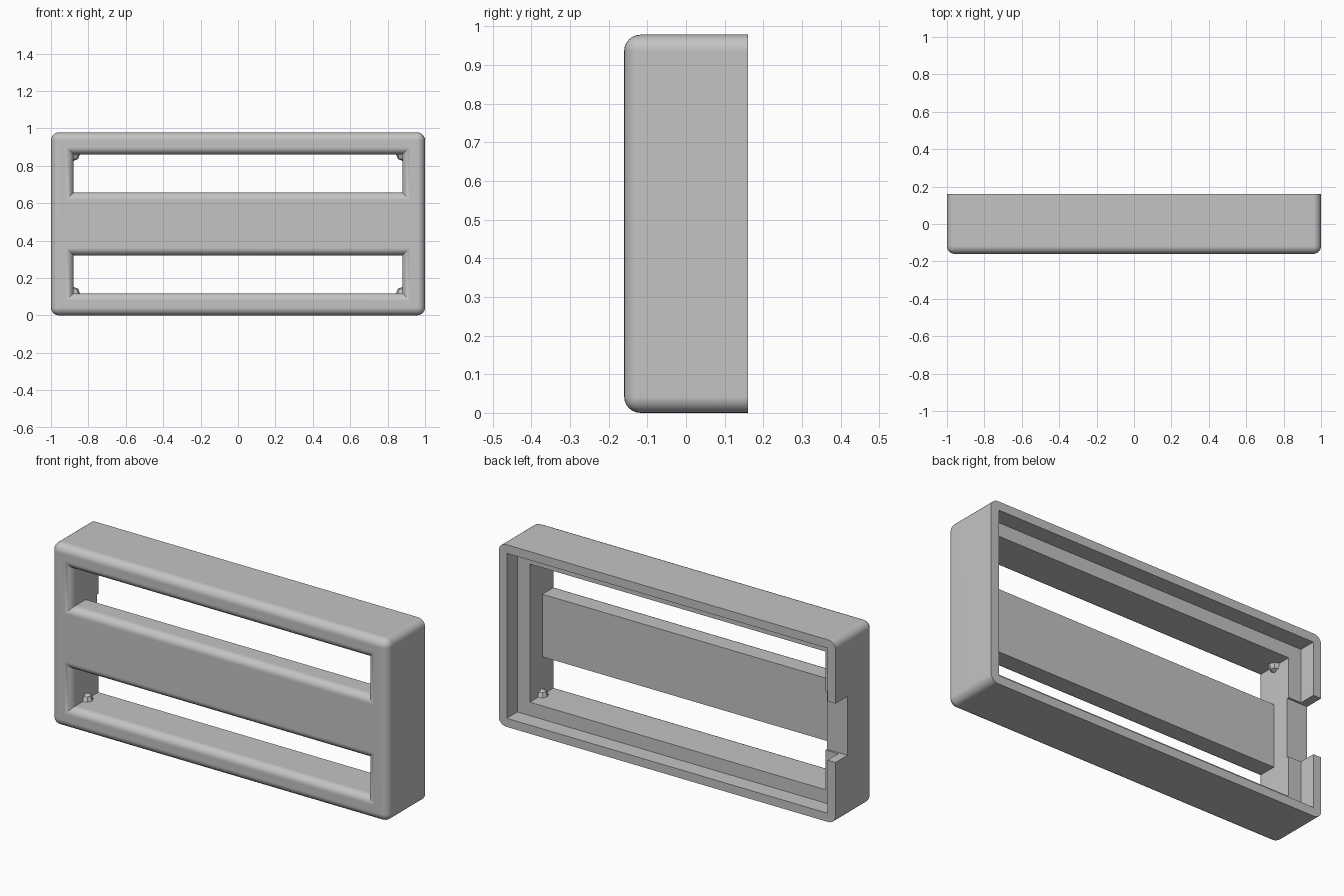
import bpy, bmesh, math
from mathutils import Vector

if "Cube" in bpy.data.objects:
    bpy.data.objects.remove(bpy.data.objects["Cube"], do_unlink=True)

HEIGHT, FRONT, BACK = 0.978, -0.16, 0.16
INNER_X, WALL = 0.879, 0.118
BAR_LOW, BAR_HIGH, BAR_BACK = 0.321, 0.657, -0.037
ROUND, FLARE = 0.042, 0.04

grey = bpy.data.materials.new("plain grey")
grey.use_nodes = True
colour = (0.55, 0.55, 0.55, 1)
grey.diffuse_color = colour
grey.node_tree.nodes["Principled BSDF"].inputs["Base Color"].default_value = colour


def make_object(name, bm):
    bmesh.ops.recalc_face_normals(bm, faces=bm.faces)
    mesh = bpy.data.meshes.new(name)
    bm.to_mesh(mesh)
    bm.free()
    mesh.materials.append(grey)
    obj = bpy.data.objects.new(name, mesh)
    bpy.context.collection.objects.link(obj)
    return obj


def activate(obj):
    bpy.ops.object.select_all(action="DESELECT")
    obj.select_set(True)
    bpy.context.view_layer.objects.active = obj


def loft(name, rings):
    """Join rectangles given as (y, x0, x1, z0, z1) into a closed solid."""
    bm = bmesh.new()
    loops = [[bm.verts.new(p) for p in
              ((x0, y, z0), (x1, y, z0), (x1, y, z1), (x0, y, z1))]
             for y, x0, x1, z0, z1 in rings]
    for a, b in zip(loops, loops[1:]):
        for i in range(4):
            j = (i + 1) % 4
            bm.faces.new((a[i], a[j], b[j], b[i]))
    bm.faces.new(loops[0])
    bm.faces.new(loops[-1])
    return make_object(name, bm)


def box(name, x0, x1, y0, y1, z0, z1):
    return loft(name, [(y, x0, x1, z0, z1) for y in (y0, y1)])


def window(name, z0, z1):
    """Opening whose front edge flares out in a quarter round."""
    rings = [(FRONT - 0.05, FLARE)]
    for i in range(7):
        a = math.radians(15 * i)
        rings.append((FRONT + FLARE * (1 - math.cos(a)), FLARE * (1 - math.sin(a))))
    rings.append((BACK + 0.1, 0))
    return loft(name, [(y, -INNER_X - g, INNER_X + g, z0 - g, z1 + g)
                       for y, g in rings])


def cut(obj, cutter):
    activate(obj)
    mod = obj.modifiers.new("cut", "BOOLEAN")
    mod.operation, mod.solver, mod.object = "DIFFERENCE", "EXACT", cutter
    bpy.ops.object.modifier_apply(modifier=mod.name)
    bpy.data.objects.remove(cutter, do_unlink=True)


# Outer body, rounded everywhere but along the open back
housing = box("housing", -1, 1, FRONT, BACK, 0, HEIGHT)
bm = bmesh.new()
bm.from_mesh(housing.data)
edges = [e for e in bm.edges if any(v.co.y < 0 for v in e.verts)]
bmesh.ops.bevel(bm, geom=edges, offset=ROUND, segments=6, profile=0.5,
                affect="EDGES", clamp_overlap=True)
bm.to_mesh(housing.data)
bm.free()

# Two front openings, leaving the centre bar
cut(housing, window("lower_window", WALL, BAR_LOW))
cut(housing, window("upper_window", BAR_HIGH, HEIGHT - WALL))

# Space behind the bar, rebate around the back rim, and side notch
far = BACK + 0.1
cut(housing, box("bar_recess", -INNER_X, INNER_X, BAR_BACK, far,
                 BAR_LOW - 0.05, BAR_HIGH + 0.05))
cut(housing, box("rim_rebate", -0.953, 0.953, 0.07, far, 0.046, HEIGHT - 0.046))
cut(housing, box("side_notch", -1.1, -0.8, 0.059, far, 0.331, 0.647))

# Smooth rounded edges while the broad faces stay flat
activate(housing)
bpy.ops.object.shade_smooth_by_angle(angle=math.radians(30))
flat = housing.modifiers.new("flat faces", "WEIGHTED_NORMAL")
flat.keep_sharp = True
bpy.ops.object.modifier_apply(modifier=flat.name)

# Small faceted pegs in the four inner corners
for side, x in (("left", INNER_X), ("right", -INNER_X)):
    for level, z in (("lower", WALL), ("upper", HEIGHT - WALL)):
        bm = bmesh.new()
        bmesh.ops.create_uvsphere(bm, u_segments=8, v_segments=4, radius=0.034)
        bmesh.ops.translate(bm, verts=bm.verts, vec=Vector((x, -0.03, z)))
        make_object(f"{level}_{side}_peg", bm)
